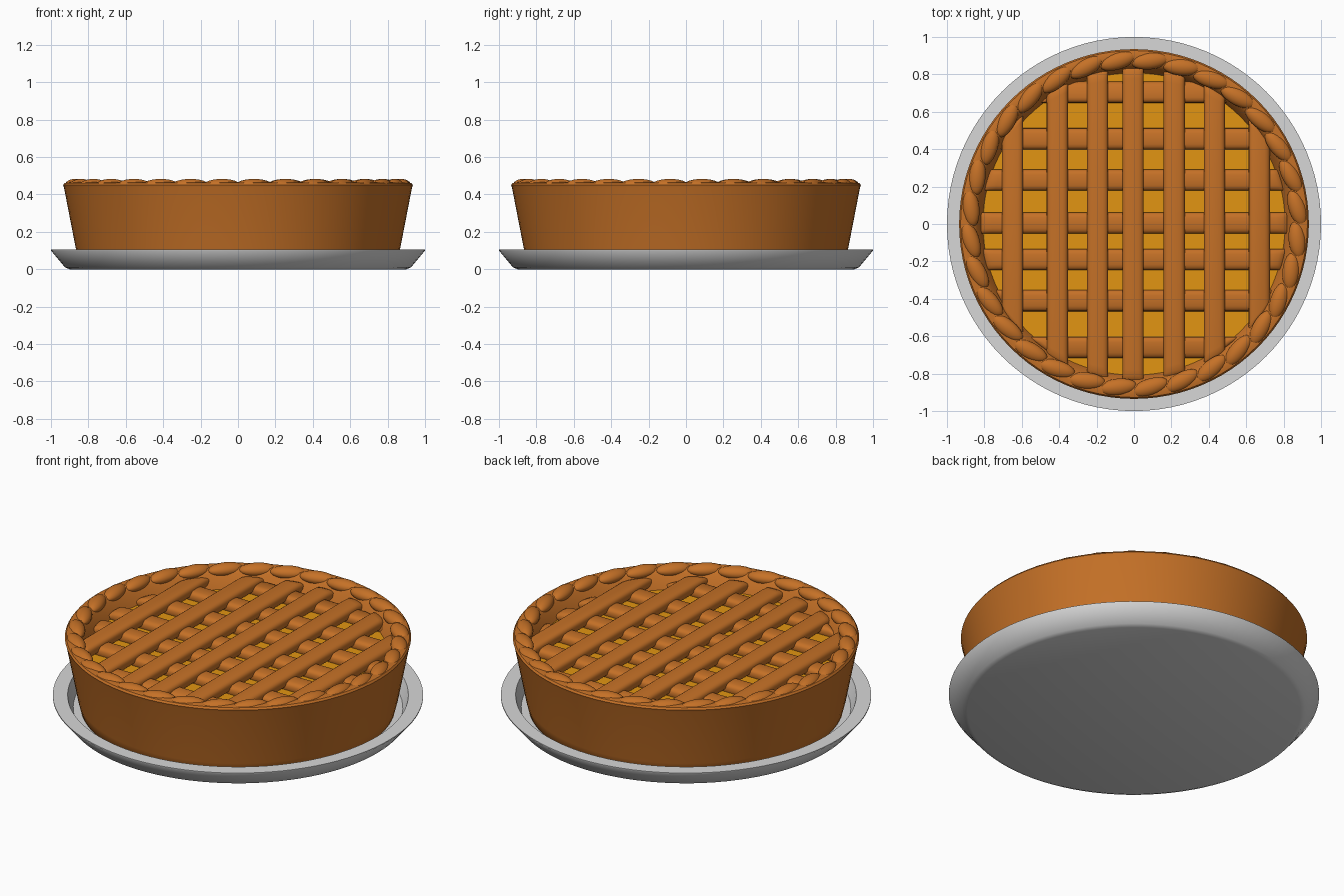
import bpy, bmesh, math
from mathutils import Matrix, Vector

if "Cube" in bpy.data.objects:
    bpy.data.objects.remove(bpy.data.objects["Cube"])


def material(name, rgb):
    m = bpy.data.materials.new(name)
    m.diffuse_color = (*rgb, 1)
    m.use_nodes = True
    m.node_tree.nodes["Principled BSDF"].inputs["Base Color"].default_value = m.diffuse_color
    return m


CRUST = material("baked crust", (0.56, 0.165, 0.02))
FILLING = material("golden filling", (0.76, 0.30, 0.006))
METAL = material("grey metal", (0.68, 0.68, 0.68))


def finish(name, bm, mat, angle=40):
    bmesh.ops.recalc_face_normals(bm, faces=bm.faces)
    me = bpy.data.meshes.new(name)
    bm.to_mesh(me)
    bm.free()
    me.materials.append(mat)
    ob = bpy.data.objects.new(name, me)
    bpy.context.collection.objects.link(ob)
    bpy.ops.object.select_all(action='DESELECT')
    ob.select_set(True)
    bpy.context.view_layer.objects.active = ob
    bpy.ops.object.shade_smooth_by_angle(angle=math.radians(angle))
    return ob


def lathe(name, profile, mat, n=96):
    """Revolve an (r, z) profile around z; both ends lie on the axis."""
    bm = bmesh.new()
    rings = []
    for r, z in profile:
        if r == 0:
            rings.append([bm.verts.new((0, 0, z))] * n)
        else:
            rings.append([bm.verts.new((r * math.cos(2 * math.pi * i / n),
                                        r * math.sin(2 * math.pi * i / n), z)) for i in range(n)])
    for a, b in zip(rings, rings[1:]):
        for i in range(n):
            j = (i + 1) % n
            bm.faces.new(list(dict.fromkeys((a[i], a[j], b[j], b[i]))))
    return finish(name, bm, mat)


# Shallow metal plate with flat rim
lathe("plate", [(0, 0), (0.90, 0), (0.925, 0.01), (1.0, 0.1), (1.0, 0.106),
                (0.92, 0.106), (0.89, 0.03), (0, 0.03)], METAL)

# Crust shell with rounded lip
lathe("crust", [(0, 0.025), (0.83, 0.025), (0.85, 0.04), (0.865, 0.1), (0.93, 0.435),
                (0.935, 0.45), (0.927, 0.461), (0.905, 0.466), (0.865, 0.462),
                (0.84, 0.44), (0.80, 0.34), (0, 0.34)], CRUST)

# Filling
lathe("filling", [(0, 0.33), (0.80, 0.33), (0.81, 0.36), (0, 0.36)], FILLING)

# Crimped rim: ring of slightly twisted ellipsoids
bm = bmesh.new()
N = 32
for k in range(N):
    a = 2 * math.pi * (k + 0.5) / N
    mat = (Matrix.Rotation(a, 4, 'Z') @ Matrix.Translation((0.877, 0, 0.447))
           @ Matrix.Rotation(math.radians(12), 4, 'Z')
           @ Matrix.Diagonal((0.046, 0.102, 0.036, 1)))
    bmesh.ops.create_uvsphere(bm, u_segments=20, v_segments=12, radius=1, matrix=mat)
finish("crimped_rim", bm, CRUST, 60)


def strip(name, offset, z, radius, along_x):
    """Pastry strip with soft cross-section, ends trimmed to a circle."""
    bm = bmesh.new()
    w, h, n = 0.057, 0.035, 20
    rings = []
    for t, s in ((-1, 0.3), (-0.985, 0.65), (-0.96, 0.9), (-0.92, 1),
                 (0.92, 1), (0.96, 0.9), (0.985, 0.65), (1, 0.3)):
        ring = []
        for i in range(n):
            c, d = math.cos(2 * math.pi * i / n), math.sin(2 * math.pi * i / n)
            u = offset + w * math.copysign(abs(c) ** 0.6, c)
            v = t * math.sqrt(radius ** 2 - u ** 2)
            q = z + h * s * math.copysign(abs(d) ** 0.75, d)
            ring.append(bm.verts.new((v, u, q) if along_x else (u, v, q)))
        rings.append(ring)
    for a, b in zip(rings, rings[1:]):
        for i in range(n):
            j = (i + 1) % n
            bm.faces.new((a[i], a[j], b[j], b[i]))
    bm.faces.new(rings[0])
    bm.faces.new(rings[-1])
    finish(name, bm, CRUST, 50)


# Lattice: cross strips below, lengthwise strips above
for i, y in enumerate((-0.66, -0.41, -0.19, 0.005, 0.235, 0.455, 0.705)):
    strip(f"cross_strip_{i + 1}", y, 0.372, 0.825, True)
for i, x in enumerate((-0.65, -0.41, -0.195, -0.005, 0.215, 0.43, 0.67)):
    strip(f"long_strip_{i + 1}", x, 0.398, 0.845, False)
